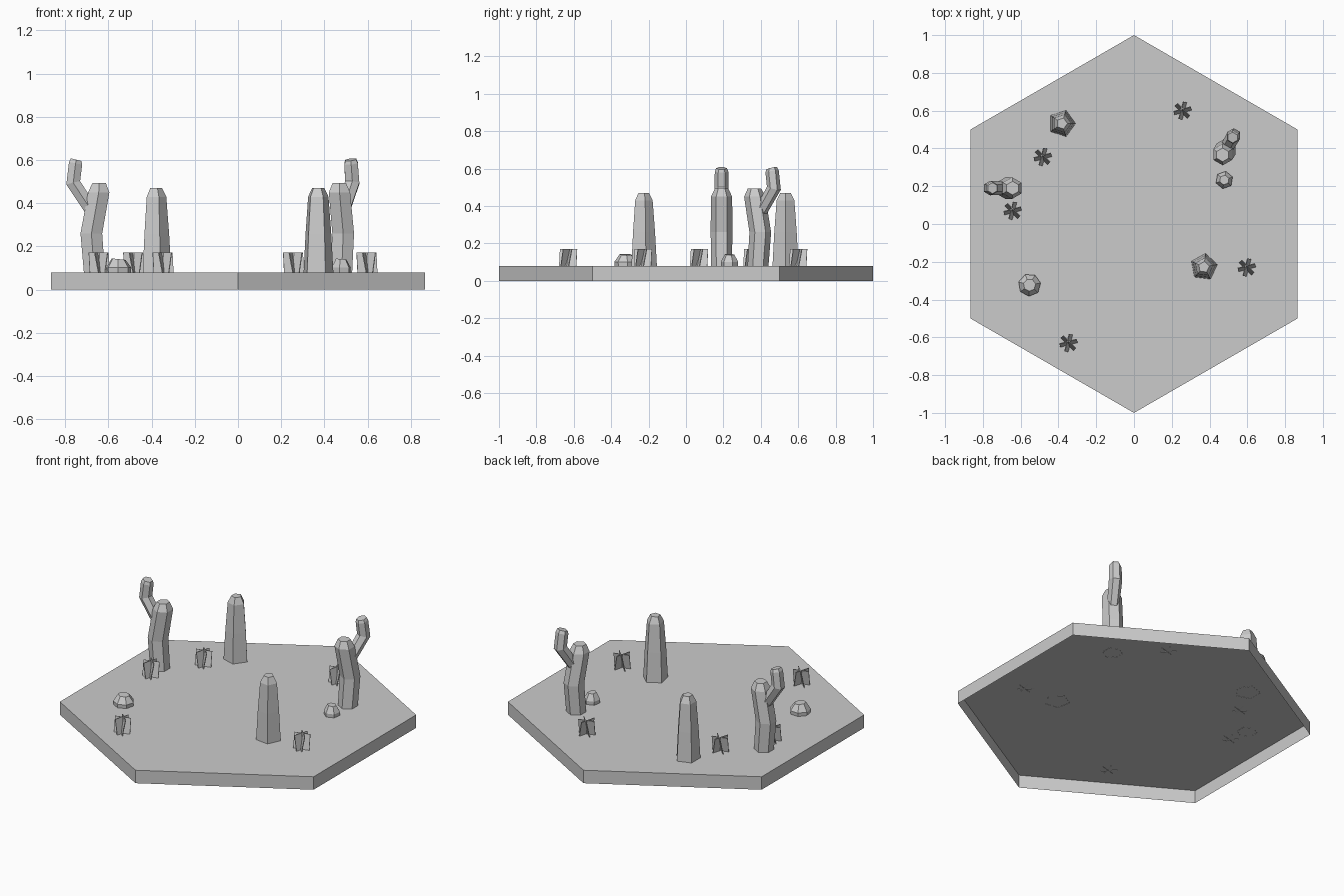
import bpy, bmesh
from math import sin, cos, radians, pi
from mathutils import Matrix

if "Cube" in bpy.data.objects:
    bpy.data.objects.remove(bpy.data.objects["Cube"])

TOP = 0.08      # height of the ground surface
ROOT = 0.079    # where plants start


def finish(bm, name, loc=(0, 0, 0), turn=0):
    me = bpy.data.meshes.new(name)
    bm.to_mesh(me)
    bm.free()
    ob = bpy.data.objects.new(name, me)
    ob.location = loc
    ob.rotation_euler.z = radians(turn)
    bpy.context.collection.objects.link(ob)
    return ob


def loft(bm, rings, sides, phase=0, cap=True):
    """Skin rings given as (x, z, radius, tilt in degrees); open below, capped above."""
    loops = []
    for x, z, r, tilt in rings:
        t = radians(tilt)
        loop = []
        for i in range(sides):
            a = radians(phase) + 2 * pi * i / sides
            loop.append(bm.verts.new((x + r * cos(a) * cos(t), r * sin(a),
                                      z - r * cos(a) * sin(t))))
        loops.append(loop)
    for lo, hi in zip(loops, loops[1:]):
        for i in range(sides):
            j = (i + 1) % sides
            bm.faces.new((lo[i], lo[j], hi[j], hi[i]))
    if cap:
        bm.faces.new(loops[-1])
    return loops[-1]


river = [(-.09, .84), (.09, .84), (.15, .31), (.29, .19), (.335, .105),
         (.335, .06), (.255, -.05), (.085, -.16), (-.19, -.27), (-.205, -.33),
         (-.19, -.385), (-.095, -.475), (.10, -.62), (.185, -.66), (.28, -.725),
         (.275, -.77), (.14, -.89), (-.105, -.885), (-.20, -.75), (-.17, -.64),
         (-.39, -.45), (-.465, -.36), (-.485, -.295), (-.47, -.265), (-.40, -.21),
         (-.25, -.13), (0, -.04), (.095, .06), (.095, .10), (-.04, .22), (-.09, .31)]

# Winding river, flush with the ground
bm = bmesh.new()
bm.faces.new([bm.verts.new((x, y, TOP)) for x, y in reversed(river)])
finish(bm, "river")

# Hexagonal ground tile: open underneath, river shape cut out of its top
bm = bmesh.new()
rim = loft(bm, [(0, 0, 1, 0), (0, TOP, 1, 0)], 6, 30, cap=False)
bank = [bm.verts.new((x, y, TOP)) for x, y in river]
edges = [bm.edges.get((rim[i - 1], rim[i])) for i in range(6)]
edges += [bm.edges.new((bank[i - 1], bank[i])) for i in range(len(bank))]
made = bmesh.ops.triangle_fill(bm, edges=edges, use_beauty=True)
bm.normal_update()
for f in made["geom"]:
    if isinstance(f, bmesh.types.BMFace) and f.normal.z < 0:
        f.normal_flip()
finish(bm, "ground_tile")

# Straight five-sided cacti
for n, (x, y, turn) in enumerate([(.37, -.228, 11), (-.382, .532, 0)]):
    bm = bmesh.new()
    loft(bm, [(0, ROOT, .073, 0), (0, .26, .063, 0),
              (0, .43, .050, 0), (0, .47, .03, 0)], 5)
    finish(bm, f"straight_cactus_{n + 1}", (x, y, 0), turn)

# Six-sided cacti with one raised arm
for n, (x, y, turn) in enumerate([(-.665, .19, 180), (.48, .385, 60)]):
    bm = bmesh.new()
    loft(bm, [(0, ROOT, .056, 0), (.014, .26, .058, 0),
              (-.02, .45, .057, 0), (-.022, .493, .036, 0)], 6, 30)
    finish(bm, f"branched_cactus_{n + 1}", (x, y, 0), turn)
    bm = bmesh.new()
    loft(bm, [(.0, .345, .034, 32), (.098, .495, .038, 14),
              (.087, .585, .036, -12), (.084, .602, .029, -14)], 6, 30)
    finish(bm, f"cactus_arm_{n + 1}", (x, y, 0), turn)

# Desert shrubs: three thin blades crossing, each tilted about its own base
shrubs = [(-.483, .355), (.257, .60), (-.643, .07), (.597, -.23), (-.347, -.63)]
for n, (x, y) in enumerate(shrubs):
    bm = bmesh.new()
    for ang in (75, 15, -45):
        m = (Matrix.Translation((0, 0, .125)) @ Matrix.Rotation(radians(ang), 4, 'Z')
             @ Matrix.Rotation(radians(-11), 4, 'X') @ Matrix.Diagonal((.095, .004, .094, 1)))
        bmesh.ops.create_cube(bm, size=1, matrix=m)
    finish(bm, f"shrub_{n + 1}", (x, y, 0))

# Faceted rocks resting on the ground
rocks = [(-.553, -.323, .06, 7, 10), (.478, .233, .047, 6, 20)]
for n, (x, y, r, sides, turn) in enumerate(rocks):
    bm = bmesh.new()
    loft(bm, [(0, TOP, r * .97, 0), (0, .102, r, 0), (0, .141, r * .55, 6)], sides)
    finish(bm, f"rock_{n + 1}", (x, y, 0), turn)
